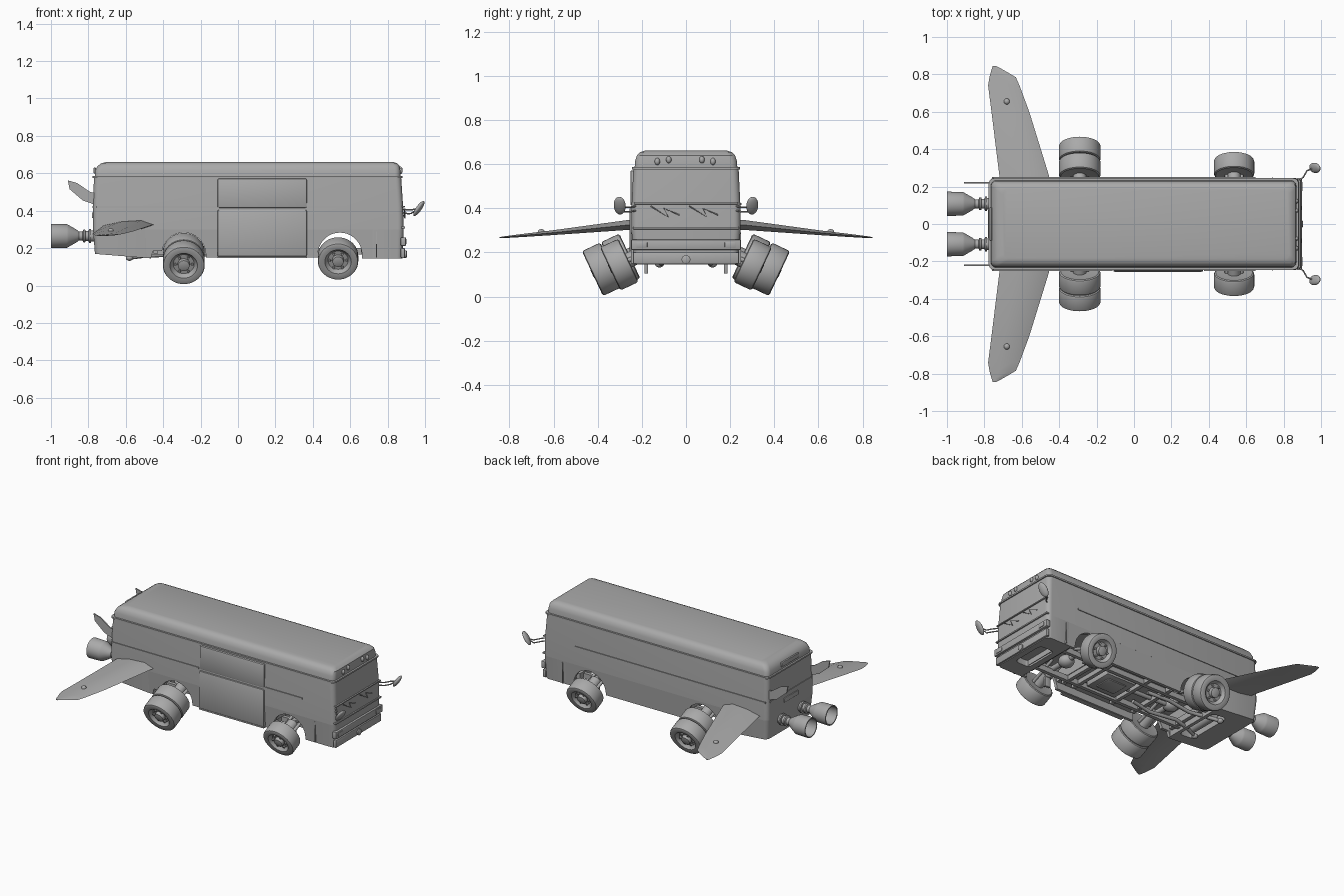
import bpy, bmesh, math
from mathutils import Vector, Matrix

cube = bpy.data.objects.get("Cube")
if cube:
    bpy.data.objects.remove(cube)

grey = bpy.data.materials.new("plain_grey")
grey.use_nodes = True
GREY = (0.4, 0.4, 0.4, 1)
grey.diffuse_color = GREY
grey.node_tree.nodes["Principled BSDF"].inputs["Base Color"].default_value = GREY


def finish(name, bm, smooth=35):
    bmesh.ops.recalc_face_normals(bm, faces=bm.faces)
    me = bpy.data.meshes.new(name)
    bm.to_mesh(me)
    bm.free()
    me.materials.append(grey)
    ob = bpy.data.objects.new(name, me)
    bpy.context.collection.objects.link(ob)
    bpy.ops.object.select_all(action='DESELECT')
    ob.select_set(True)
    bpy.context.view_layer.objects.active = ob
    bpy.ops.object.shade_smooth_by_angle(angle=math.radians(smooth))


def loft(name, rings):
    bm = bmesh.new()
    loops = [[bm.verts.new(p) for p in r] for r in rings]
    n = len(loops[0])
    for a, b in zip(loops, loops[1:]):
        for i in range(n):
            bm.faces.new((a[i], a[(i + 1) % n], b[(i + 1) % n], b[i]))
    bm.faces.new(loops[0])
    bm.faces.new(loops[-1])
    finish(name, bm)


def box(name, x, y, z, bevel=0.0):
    bm = bmesh.new()
    size = [b - a for a, b in (x, y, z)]
    mid = [(a + b) / 2 for a, b in (x, y, z)]
    bmesh.ops.create_cube(bm, size=1, matrix=Matrix.Translation(mid) @ Matrix.Diagonal((*size, 1)))
    if bevel:
        bmesh.ops.bevel(bm, geom=bm.edges[:], offset=bevel, segments=2, affect='EDGES', profile=0.5)
    finish(name, bm)


def lathe(name, profile, at, axis, segs=32):
    rot = Vector(axis).to_track_quat('Z', 'Y')
    turn = [math.tau * i / segs for i in range(segs)]
    loft(name, [[Vector(at) + rot @ Vector((r * math.cos(a), r * math.sin(a), h)) for a in turn]
                for r, h in profile])


def rod(name, a, b, r, segs=12):
    a, b = Vector(a), Vector(b)
    lathe(name, [(r, 0), (r, (b - a).length)], a, b - a, segs)


def ball(name, at, scale, rot=Matrix()):
    bm = bmesh.new()
    m = Matrix.Translation(at) @ rot.to_4x4() @ Matrix.Diagonal((*scale, 1))
    bmesh.ops.create_uvsphere(bm, u_segments=20, v_segments=12, radius=1, matrix=m)
    finish(name, bm, 60)


def pipe(name, points, r):
    cu = bpy.data.curves.new(name, 'CURVE')
    cu.dimensions = '3D'
    cu.bevel_depth, cu.bevel_resolution, cu.use_fill_caps = r, 2, True
    sp = cu.splines.new('POLY')
    sp.points.add(len(points) - 1)
    for p, co in zip(sp.points, points):
        p.co = (*co, 1)
    cu.materials.append(grey)
    ob = bpy.data.objects.new(name, cu)
    bpy.context.collection.objects.link(ob)


def plan(x0, x1, hy, z, tilt=0.0, rad=0.03):
    # rounded rectangle seen from above, optionally sloping along x
    pts = []
    for k, (cx, cy) in enumerate([(x1 - rad, hy - rad), (x0 + rad, hy - rad),
                                  (x0 + rad, rad - hy), (x1 - rad, rad - hy)]):
        for i in range(6):
            a = math.pi / 2 * (k + i / 5)
            x = cx + rad * math.cos(a)
            pts.append((x, cy + rad * math.sin(a), z - tilt * x))
    return pts


def arch(cx, end):
    # wheel arch outline running from front to back
    return [(cx + .118 * math.cos(math.radians(a)), .165 + .118 * math.sin(math.radians(a)))
            for a in [end * i / 18 for i in range(19)]]


# upper hull, then the nose and tail blocks with recessed bellies
loft("body", [plan(-.775, .885, .247, .3), plan(-.775, .883, .246, .42), plan(-.77, .872, .238, .585)])
loft("nose_block", [plan(.73, .84, .12, .185), plan(.73, .84, .12, .145),
                    plan(.69, .88, .235, .145), plan(.69, .885, .247, .3)])
loft("tail_block", [plan(-.6, -.49, .16, .16, .08), plan(-.6, -.49, .16, .108, .08),
                    plan(-.765, -.465, .236, .108, .08), plan(-.775, -.465, .247, .3)])
box("cabin_floor", (-.172, .427), (-.226, .226), (.2, .3))

# side skirts with open wheel arches
outline = [(-.53, .3), (.74, .3), (.74, .145), (.663, .145), *arch(.545, 180), (.427, .15),
           (-.172, .15), *arch(-.29, 170), (-.455, .185), (-.465, .147), (-.53, .151)]
for s, side in ((1, "left"), (-1, "right")):
    loft(side + "_skirt", [[(x, s * (.235 + (z - .145) * .077 - t), z) for x, z in outline] for t in (0, .02)])

# roof with rounded shoulders
loft("roof", [plan(-.766, .868, .233, .583), plan(-.764, .868, .23, .615),
              plan(-.75, .864, .222, .64), plan(-.73, .85, .208, .654), plan(-.7, .83, .188, .661)])
loft("roof_gutter", [plan(-.777, .88, .245, .576), plan(-.777, .88, .245, .586)])
box("rear_roof_vent", (-.772, -.76), (-.09, .09), (.6, .63), .003)
box("rear_badge_plate", (-.781, -.77), (-.075, .075), (.36, .39), .002)

# belt trim, with the double door on the right side
box("left_belt_trim", (-.76, .65), (.24, .251), (.414, .424))
box("right_belt_trim_rear", (-.76, -.115), (-.251, -.24), (.414, .424))
box("right_belt_trim_front", (.375, .65), (-.251, -.24), (.414, .424))
box("rear_belt_trim", (-.779, -.77), (-.22, .22), (.414, .424))
box("side_door_lower", (-.11, .368), (-.256, -.22), (.155, .405), .008)
box("side_door_upper", (-.11, .368), (-.252, -.22), (.415, .572), .008)
box("door_sill", (-.11, .368), (-.254, -.22), (.147, .156))
box("front_seam", (.738, .742), (-.249, .249), (.15, .29))

# nose: bumpers, grille strips, lamps and wipers
box("bumper_lower", (.87, .892), (-.24, .24), (.15, .2), .004)
box("bumper_upper", (.87, .898), (-.247, .247), (.212, .258), .004)
box("nose_strip", (.87, .893), (-.24, .24), (.305, .315), .002)
box("windscreen_ledge", (.86, .892), (-.235, .235), (.418, .426), .002)
lathe("nose_lamp", [(.02, 0), (.02, .015), (.012, .019)], (.885, 0, .168), (1, 0, 0))
for y in (-.13, -.078, .072, .122):
    ball("roof_lamp", (.868, y, .612 if abs(y) > .1 else .62), (.012, .012, .016))
for y in (-.16, .015):
    pipe("wiper", [(.888, y, .41), (.892, y + .08, .36), (.892, y + .06, .4), (.888, y + .13, .37)], .003)


def wheel(name, at, axis, r):
    k = r / .11
    tyre = [(.075, -.042), (.1, -.046), (.107, -.042), (.11, -.034), (.11, .034), (.107, .042),
            (.099, .046), (.072, .043), (.064, .03), (.055, .022), (.032, .022), (.03, .044), (.016, .048)]
    lathe(name, [(a * k, h) for a, h in tyre], at, axis, 40)
    q = Vector(axis).to_track_quat('Z', 'Y')
    for i in range(6):
        a = math.tau * i / 6
        p = Vector(at) + q @ Vector((.046 * math.cos(a), .046 * math.sin(a), .018))
        rod("wheel_nut", p, p + Vector(axis) * .016, .007, 6)


for s, side in ((1, "left"), (-1, "right")):
    axis = Vector((0, s * math.cos(.44), -math.sin(.44)))

    # splayed wheels: twin at the rear, single at the front
    outer = Vector((-.29, s * .382, .124))
    wheel(side + "_rear_outer_wheel", outer, axis, .112)
    wheel(side + "_rear_inner_wheel", outer - axis * .095, axis, .112)
    front = Vector((.535, s * .302, .145))
    wheel(side + "_front_wheel", front, axis, .108)
    for hub, n in ((outer - axis * .1, "rear"), (front, "front")):
        rod(side + "_" + n + "_stub_axle", hub, hub - axis * .13, .035, 20)
        for dx in (-.04, .04):
            rod(side + "_" + n + "_link", hub + Vector((dx, -s * .04, .02)), (hub.x + dx, s * .08, .24), .01)

    # tapered wing: leading edge, trailing edge, height and thickness per station
    stations = [(.2, -.44, -.715, .325, .05), (.26, -.455, -.72, .325, .045), (.6, -.56, -.762, .29, .022),
                (.74, -.612, -.78, .277, .014), (.785, -.632, -.773, .273, .011),
                (.825, -.7, -.762, .269, .008), (.845, -.738, -.755, .267, .005)]
    rings = []
    for y, lead, trail, z, t in stations:
        c = lead - trail
        rings.append([(lead, s * y, z), (lead - c * .25, s * y, z + t / 2), (lead - c * .65, s * y, z + t * .35),
                      (trail, s * y, z - t * .1), (lead - c * .65, s * y, z - t * .45),
                      (lead - c * .25, s * y, z - t / 2)])
    loft(side + "_wing", rings)
    ball(side + "_wing_lamp", (-.68, s * .655, .292), (.016, .016, .014))

    # upright tail fin
    fin = [(-.91, .562), (-.9, .515), (-.83, .455), (-.73, .42), (-.73, .49), (-.79, .5), (-.86, .548)]
    loft(side + "_tail_fin", [[(x, s * y, z) for x, z in fin] for y in (.217, .225)])

    # rocket engine with hollow nozzle
    lathe(side + "_rocket", [(.03, -.02), (.03, .01), (.038, .012), (.038, .022), (.026, .024), (.026, .04),
                             (.034, .042), (.034, .052), (.024, .056), (.024, .075), (.035, .09), (.058, .13),
                             (.063, .14), (.065, .225), (.058, .225), (.054, .14), (.02, .09)],
          (-.775, s * .108, .265), (-1, 0, 0))

    # mirror on two thin arms
    tilt = Matrix.Rotation(math.radians(35), 4, 'Y') @ Matrix.Rotation(s * .25, 4, 'Z')
    ball(side + "_mirror", (.967, s * .3, .412), (.014, .028, .048), tilt)
    for z in (.39, .41):
        pipe(side + "_mirror_arm", [(.875, s * .225, z), (.905, s * .25, z - .005),
                                    (.925, s * .285, z - .005), (.962, s * .3, .41)], .004)

    # chassis rail, suspension stop, step lamp and exhaust run
    box(side + "_chassis_rail", (-.48, .7), (s * .13 - .012, s * .13 + .012), (.165, .2))
    box(side + "_suspension_stop", (.515, .555), (s * .18 - .008, s * .18 + .008), (.105, .22), .003)
    box(side + "_step_lamp", (.885, .902), (s * .2 - .025, s * .2 + .025), (.222, .248), .003)
    pipe(side + "_exhaust", [(-.05, s * .07, .175), (-.2, s * .09, .165), (-.38, s * .06, .165),
                             (-.5, s * .09, .16), (-.58, s * .12, .15)], .012)
    ball(side + "_exhaust_end", (-.58, s * .12, .148), (.02, .02, .016))

# underside frame
for x in (-.44, -.14, .03, .33, .41, .67):
    box("cross_member", (x - .012, x + .012), (-.18, .18), (.17, .21))
box("belly_plate", (.07, .29), (-.1, .1), (.165, .205), .006)
box("belly_hatch", (.11, .25), (-.06, .06), (.158, .17), .004)
for x, n in ((-.29, "rear"), (.535, "front")):
    rod(n + "_axle_beam", (x, -.2, .21), (x, .2, .21), .018)
    ball(n + "_differential", (x, 0, .205), (.05, .05, .04))
rod("drive_shaft", (-.29, 0, .2), (.07, 0, .19), .014)
rod("air_tank", (-.545, -.11, .18), (-.545, .11, .18), .028, 20)
